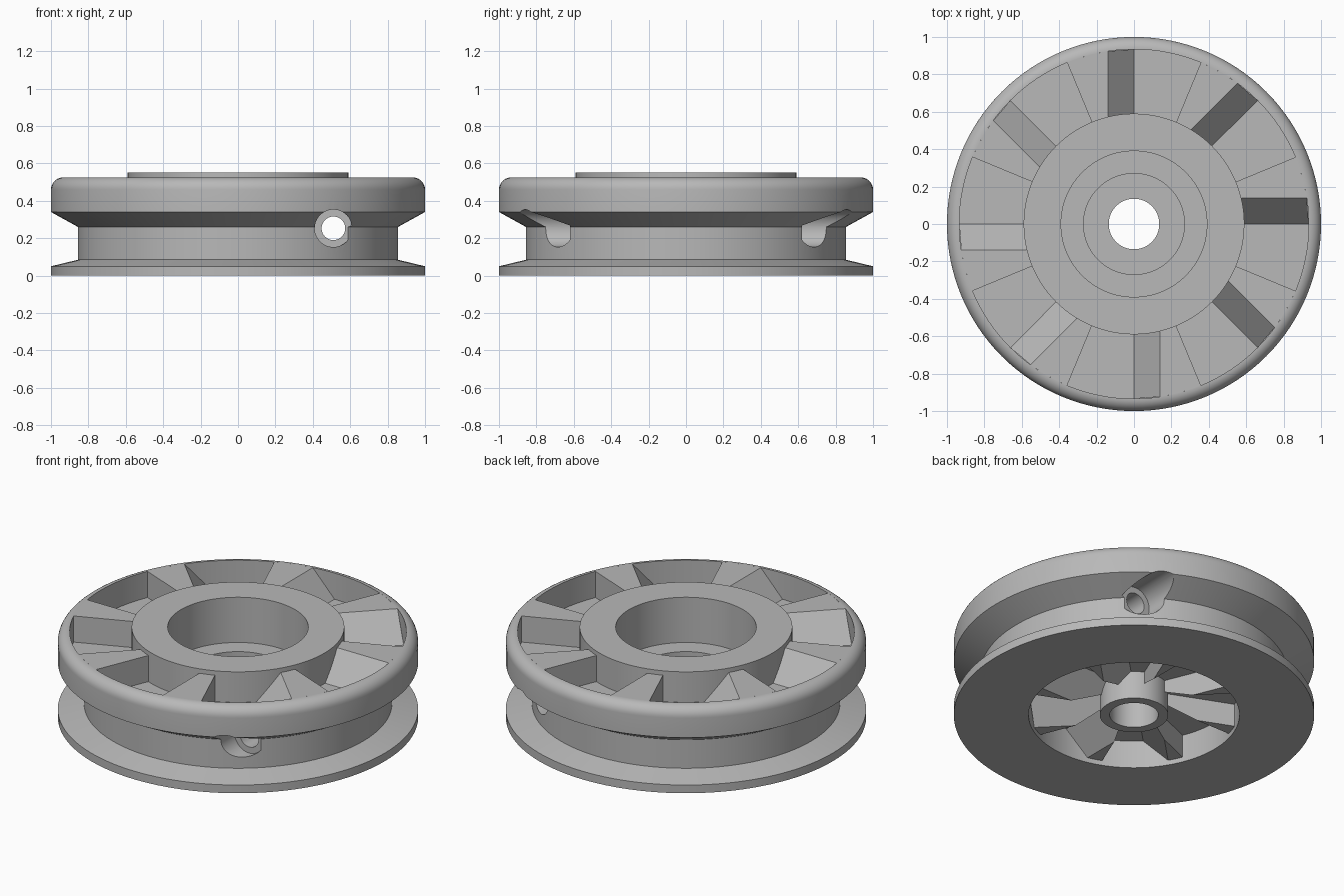
import bpy, bmesh, math

cube = bpy.data.objects.get("Cube")
if cube:
    bpy.data.objects.remove(cube, do_unlink=True)

grey = bpy.data.materials.new("plain_grey")
grey.use_nodes = True
COLOUR = (0.48, 0.48, 0.48, 1)
grey.diffuse_color = COLOUR
grey.node_tree.nodes["Principled BSDF"].inputs["Base Color"].default_value = COLOUR


def add_object(name, bm):
    bmesh.ops.remove_doubles(bm, verts=bm.verts, dist=0.0001)
    bmesh.ops.recalc_face_normals(bm, faces=bm.faces)
    mesh = bpy.data.meshes.new(name)
    bm.to_mesh(mesh)
    bm.free()
    obj = bpy.data.objects.new(name, mesh)
    mesh.materials.append(grey)
    bpy.context.collection.objects.link(obj)
    return obj


def activate(obj):
    bpy.ops.object.select_all(action='DESELECT')
    obj.select_set(True)
    bpy.context.view_layer.objects.active = obj


def lathe(name, profile, steps=128):
    """Spin a closed (radius, height) loop about z."""
    bm = bmesh.new()
    rings = []
    for i in range(steps):
        a = math.tau * i / steps
        rings.append([bm.verts.new((r * math.cos(a), r * math.sin(a), z)) for r, z in profile])
    for i in range(steps):
        one, two = rings[i], rings[(i + 1) % steps]
        for j in range(len(profile)):
            k = (j + 1) % len(profile)
            bm.faces.new((one[j], two[j], two[k], one[k]))
    return add_object(name, bm)


def ratchet_teeth(name, r_in, r_out, base, height, turn):
    """Eight teeth: a straight ramp of constant width, a flat, then an upright wall."""
    bm = bmesh.new()
    ramp, span = 0.14, math.pi / 8
    radii = [r_in, r_out]
    meet = ramp / math.sin(span)
    if r_in < meet < r_out:
        radii.insert(1, meet)
    for tooth in range(8):
        start = tooth * math.pi / 4
        sections = []
        for r in radii:
            crest = min(span, math.asin(min(1, ramp / r)))
            top = base + height * min(1, r * math.sin(crest) / ramp)
            points = [(0, base)]
            points += [(crest + (span - crest) * i / 4, top) for i in range(5)]
            points.append((span, base))
            sections.append([bm.verts.new((r * math.cos(start + a), turn * r * math.sin(start + a), z))
                             for a, z in points])
        for one, two in zip(sections, sections[1:]):
            for j in range(len(one)):
                k = (j + 1) % len(one)
                bm.faces.new((one[j], two[j], two[k], one[k]))
        bm.faces.new(sections[0])
        bm.faces.new(sections[-1])
    return add_object(name, bm)


def drill(target, radius, y_start, y_end):
    """Bore a hole that runs along y."""
    bpy.ops.mesh.primitive_cylinder_add(
        vertices=48, radius=radius, depth=y_end - y_start,
        location=(0.51, (y_start + y_end) / 2, 0.253), rotation=(math.pi / 2, 0, 0))
    cutter = bpy.context.object
    cutter.name = "hole_cutter"
    cutter.hide_render = True
    cutter.data.materials.append(grey)
    activate(target)
    mod = target.modifiers.new("hole", 'BOOLEAN')
    mod.operation = 'DIFFERENCE'
    mod.solver = 'EXACT'
    mod.object = cutter
    bpy.ops.object.modifier_apply(modifier=mod.name)
    bpy.data.objects.remove(cutter, do_unlink=True)


# Grooved wheel: hub and recess below, groove outside, toothed channel and bore above
TOP, CHANNEL, RECESS, FILLET = 0.525, 0.365, 0.17, 0.065
profile = [(0.135, 0), (0.19, 0), (0.19, RECESS), (0.585, RECESS), (0.585, 0),
           (1, 0), (1, 0.05), (0.855, 0.085), (0.855, 0.26), (1, 0.34)]
for i in range(9):
    a = math.pi / 2 * i / 8
    profile.append((1 - FILLET + FILLET * math.cos(a), TOP - FILLET + FILLET * math.sin(a)))
profile += [(0.934, TOP), (0.934, CHANNEL), (0.59, CHANNEL), (0.59, 0.552), (0.39, 0.552),
            (0.39, 0.275), (0.27, 0.275), (0.27, 0.22), (0.135, 0.22)]
wheel = lathe("grooved_wheel", profile)

# Cord hole through the wheel, with a wide counterbore at each end
drill(wheel, 0.063, -1.2, 1.2)
drill(wheel, 0.1, 0.62, 1.2)
drill(wheel, 0.1, -1.2, -0.62)
activate(wheel)
bpy.ops.object.shade_smooth_by_angle(angle=math.radians(20))

# Ratchet teeth on both sides
ratchet_teeth("upper_ratchet_teeth", 0.589, 0.934, CHANNEL, TOP - CHANNEL, 1)
ratchet_teeth("lower_ratchet_teeth", 0.189, 0.585, RECESS, 0.03 - RECESS, -1)
